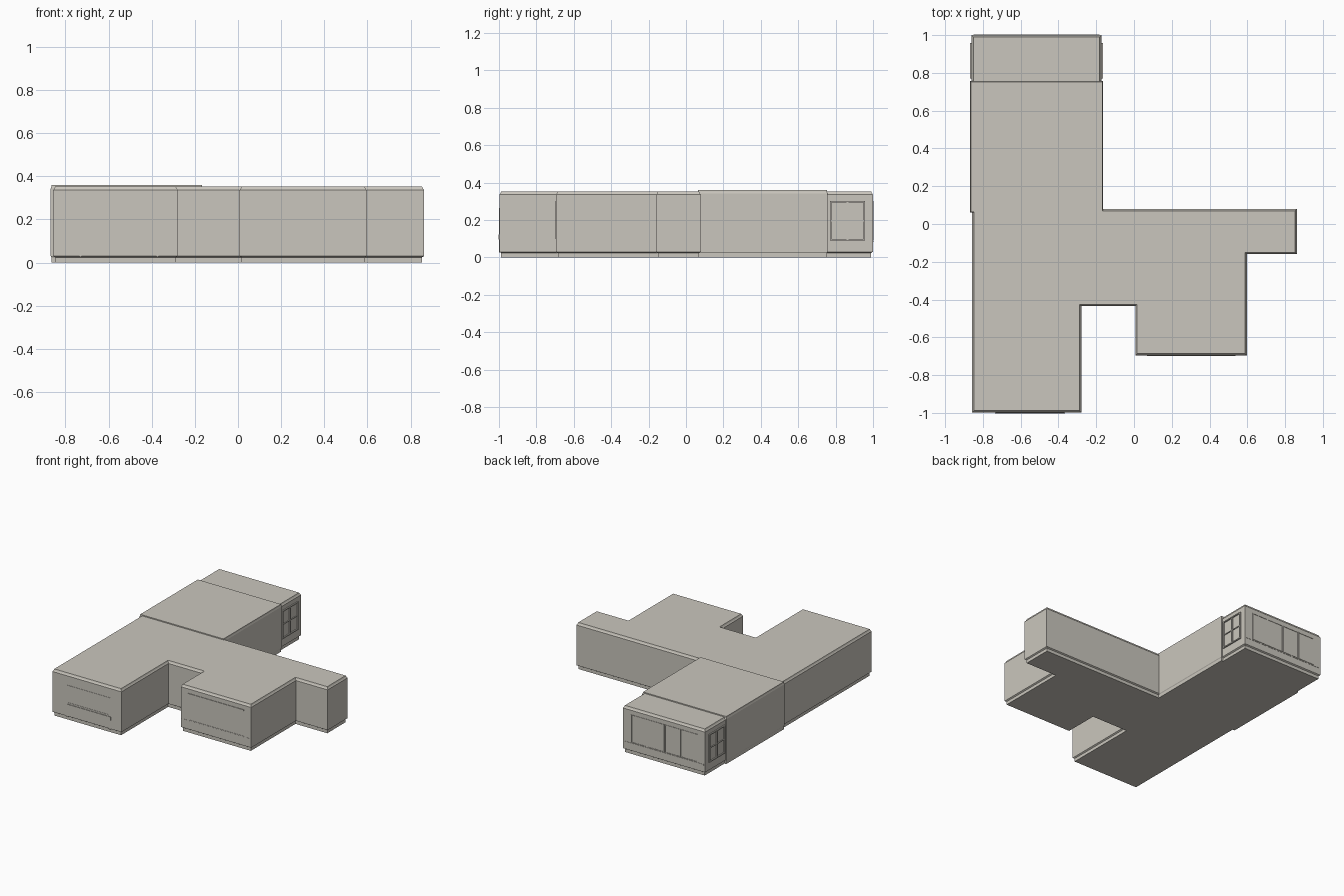
import bpy
import bmesh
from mathutils import Vector

cube = bpy.data.objects.get("Cube")
if cube:
    bpy.data.objects.remove(cube, do_unlink=True)

plaster = bpy.data.materials.new("warm_grey_plaster")
plaster.use_nodes = True
colour = (0.59, 0.565, 0.51, 1)
plaster.diffuse_color = colour
plaster.node_tree.nodes["Principled BSDF"].inputs["Base Color"].default_value = colour


def finish(name, bm):
    bmesh.ops.recalc_face_normals(bm, faces=bm.faces)
    mesh = bpy.data.meshes.new(name)
    bm.to_mesh(mesh)
    bm.free()
    mesh.materials.append(plaster)
    obj = bpy.data.objects.new(name, mesh)
    bpy.context.collection.objects.link(obj)
    return obj


def inset(points, d):
    """Move the sides of a counter-clockwise, square-cornered outline inwards."""
    pts = [Vector(p) for p in points]
    out = []
    for i, p in enumerate(pts):
        a = (p - pts[i - 1]).normalized()
        b = (pts[(i + 1) % len(pts)] - p).normalized()
        out.append(p + d * Vector((-a.y - b.y, a.x + b.x)))
    return out


def wing(name, outline, top, trim):
    """Walls with a set-back skirting and a sloping cornice."""
    profile = [(trim, 0), (trim, 0.024), (0, 0.03),
               (0, top - 0.018), (trim * 0.6, top - 0.010), (trim, top)]
    bm = bmesh.new()
    rings = [[bm.verts.new((p.x, p.y, z)) for p in inset(outline, d)]
             for d, z in profile]
    n = len(outline)
    for low, high in zip(rings, rings[1:]):
        for i in range(n):
            j = (i + 1) % n
            bm.faces.new((low[i], low[j], high[j], high[i]))
    bm.faces.new(rings[0][::-1])
    bm.faces.new(rings[-1])
    return finish(name, bm)


def rect(x0, x1, y0, y1):
    return [(x0, y0), (x1, y0), (x1, y1), (x0, y1)]


def add_box(bm, lo, hi):
    verts = bmesh.ops.create_cube(bm, size=1)["verts"]
    lo, hi = Vector(lo), Vector(hi)
    for v in verts:
        v.co = (lo + hi) / 2 + v.co * (hi - lo)


def on_wall(name, axis, wall, out, rects):
    """Thin plates on a wall; each is (u0, u1, z0, z1, depth)."""
    bm = bmesh.new()
    for u0, u1, z0, z1, depth in rects:
        a, b = sorted((wall - out * 0.003, wall + out * depth))
        if axis == "x":
            add_box(bm, (a, u0, z0), (b, u1, z1))
        else:
            add_box(bm, (u0, a, z0), (u1, b, z1))
    return finish(name, bm)


def frame(u0, u1, z0, z1, w, depth):
    return [(u0, u0 + w, z0, z1, depth), (u1 - w, u1, z0, z1, depth),
            (u0 + w, u1 - w, z0, z0 + w, depth), (u0 + w, u1 - w, z1 - w, z1, depth)]


# Front rooms and the side corridor
wing("front_rooms", [(-0.857, -0.998), (-0.278, -0.998), (-0.278, -0.435),
                     (0.007, -0.435), (0.007, -0.695), (0.597, -0.695),
                     (0.597, -0.16), (0.863, -0.16), (0.863, 0.08),
                     (-0.857, 0.08)], 0.353, 0.010)
# Taller rear room and the glazed bay behind it
wing("rear_room", rect(-0.868, -0.163, 0.06, 0.757), 0.36, 0.004)
wing("glazed_bay", rect(-0.86, -0.172, 0.74, 1.0), 0.353, 0.010)

# Side windows with four panes each
for name, wall, out in (("left_window", -0.172, 1), ("right_window", -0.86, -1)):
    y0, y1, z0, z1 = 0.77, 0.957, 0.09, 0.302
    yc, zc = (y0 + y1) / 2, (z0 + z1) / 2
    on_wall(name, "x", wall, out, frame(y0, y1, z0, z1, 0.008, 0.009) + [
        (yc - 0.006, yc + 0.006, z0, z1, 0.007),
        (y0, y1, zc - 0.003, zc + 0.003, 0.006)])

# Row of rear windows, with the sill beneath
rear = [(-0.85, -0.182, 0.082, 0.088, 0.002)]
for i in range(4):
    x = -0.80 + i * 0.14
    rear += frame(x + 0.002, x + 0.138, 0.09, 0.302, 0.005, 0.003)
on_wall("rear_windows", "y", 1.0, 1, rear)

# Wide front window and its sill line
on_wall("front_window", "y", -0.695, -1,
        frame(0.068, 0.537, 0.098, 0.302, 0.004, 0.002)
        + [(0.068, 0.537, 0.294, 0.302, 0.004), (0.008, 0.596, 0.094, 0.097, 0.001)])

# Fireplace panel, mantel shelf and legs
on_wall("fireplace", "y", -0.998, -1,
        frame(-0.73, -0.37, 0.125, 0.265, 0.010, 0.002)
        + [(-0.735, -0.365, 0.095, 0.122, 0.004),
           (-0.735, -0.725, 0.025, 0.095, 0.003),
           (-0.378, -0.368, 0.025, 0.095, 0.003)])
